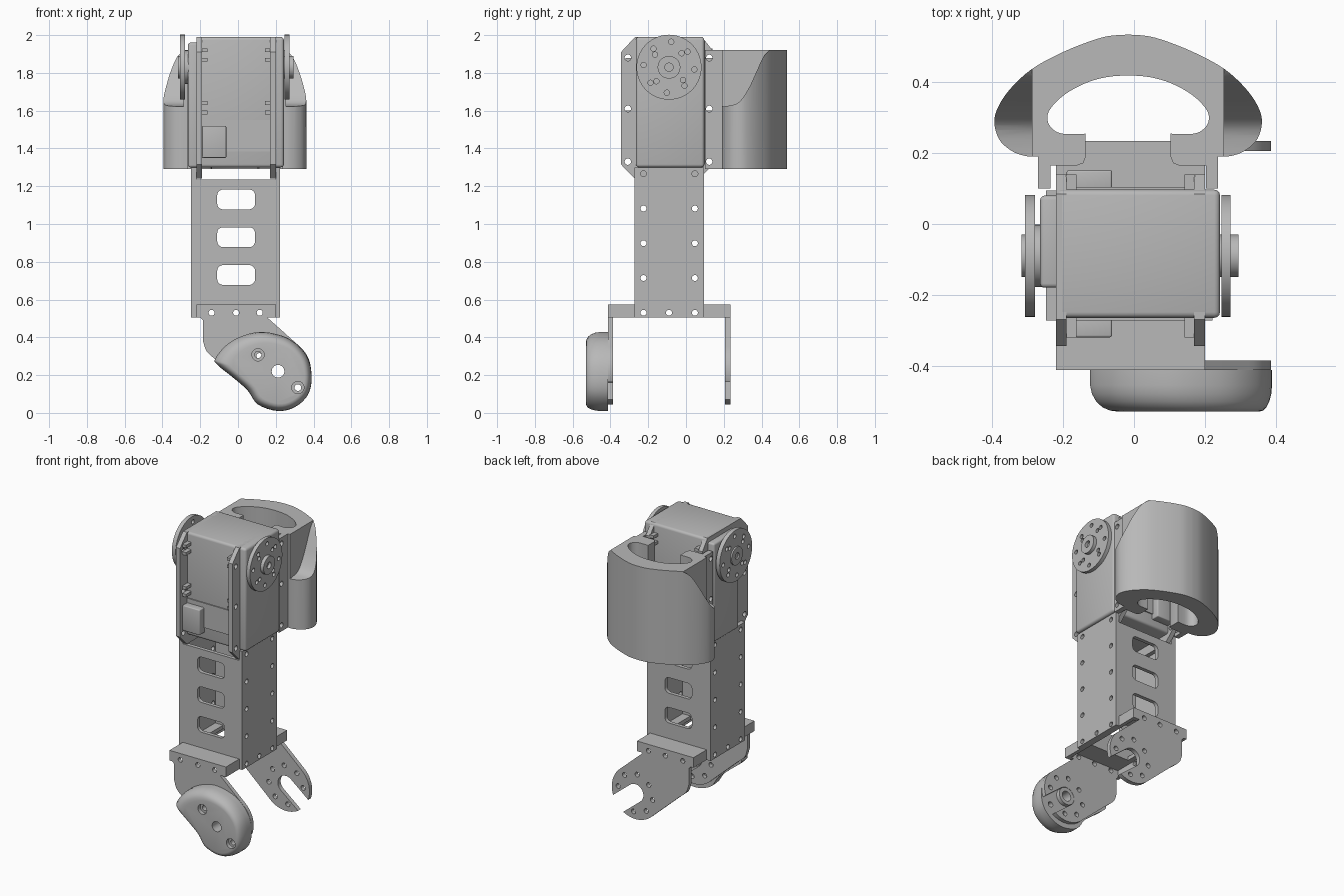
import bpy, bmesh, math
from mathutils import Vector

if "Cube" in bpy.data.objects:
    bpy.data.objects.remove(bpy.data.objects["Cube"])

GREY = (0.48, 0.48, 0.48, 1)
grey = bpy.data.materials.new("plain_grey")
grey.use_nodes = True
grey.diffuse_color = GREY
grey.node_tree.nodes["Principled BSDF"].inputs["Base Color"].default_value = GREY


def place(axis, a, b, t):
    return {"x": (t, a, b), "y": (a, t, b), "z": (a, b, t)}[axis]


def finish(name, bm):
    bmesh.ops.recalc_face_normals(bm, faces=bm.faces)
    me = bpy.data.meshes.new(name)
    bm.to_mesh(me)
    bm.free()
    me.materials.append(grey)
    me.shade_smooth()
    me.set_sharp_from_angle(angle=math.radians(32))
    ob = bpy.data.objects.new(name, me)
    bpy.context.scene.collection.objects.link(ob)
    return ob


def prism(name, axis, pts, lo, hi, bevel=0):
    """Extrude a flat outline along an axis."""
    bm = bmesh.new()
    face = bm.faces.new([bm.verts.new(place(axis, a, b, lo)) for a, b in pts])
    ext = bmesh.ops.extrude_face_region(bm, geom=[face])["geom"]
    move = Vector(place(axis, 0, 0, hi - lo))
    bmesh.ops.translate(bm, vec=move, verts=[v for v in ext if isinstance(v, bmesh.types.BMVert)])
    bmesh.ops.recalc_face_normals(bm, faces=bm.faces)
    if bevel:
        bmesh.ops.bevel(bm, geom=list(bm.edges), offset=bevel, segments=3,
                        profile=0.5, affect="EDGES")
    return finish(name, bm)


def box(name, x, y, z, bevel=0):
    return prism(name, "z", [(x[0], y[0]), (x[1], y[0]), (x[1], y[1]), (x[0], y[1])], *z, bevel)


def arc(ca, cb, r, start, end, n):
    angles = [math.radians(start + (end - start) * i / n) for i in range(n + 1)]
    return [(ca + r * math.cos(t), cb + r * math.sin(t)) for t in angles]


def cyl(name, axis, centre, r, lo, hi, n=40):
    return prism(name, axis, arc(*centre, r, 0, 360, n)[:-1], lo, hi)


def rounded(ca, cb, w, h, r):
    pts = []
    for k, (sa, sb) in enumerate([(1, 1), (-1, 1), (-1, -1), (1, -1)]):
        pts += arc(ca + sa * (w / 2 - r), cb + sb * (h / 2 - r), r, 90 * k, 90 * k + 90, 5)
    return pts


def smooth(pts, n=4, closed=False):
    """Pass a soft curve through a few points."""
    out, m = [], len(pts)
    for i in range(m if closed else m - 1):
        ids = (i - 1, i, i + 1, i + 2)
        p = [Vector(pts[j % m] if closed else pts[max(0, min(m - 1, j))]) for j in ids]
        for k in range(n):
            t = k / n
            v = 0.5 * (2 * p[1] + (p[2] - p[0]) * t + (2 * p[0] - 5 * p[1] + 4 * p[2] - p[3]) * t * t
                       + (3 * p[1] - p[0] - 3 * p[2] + p[3]) * t ** 3)
            out.append((v.x, v.y))
    return out if closed else out + [tuple(pts[-1])]


def cut(ob, *cutters):
    for c in cutters:
        mod = ob.modifiers.new("cut", "BOOLEAN")
        mod.operation, mod.solver, mod.object = "DIFFERENCE", "EXACT", c
    bpy.context.view_layer.update()
    deps = bpy.context.evaluated_depsgraph_get()
    me = bpy.data.meshes.new_from_object(ob.evaluated_get(deps))
    ob.modifiers.clear()
    ob.data = me
    me.shade_smooth()
    me.set_sharp_from_angle(angle=math.radians(32))
    for c in cutters:
        bpy.data.objects.remove(c)


def holes(ob, axis, centres, lo, hi, r=0.014):
    cut(ob, *[cyl("hole_cutter", axis, c, r, lo, hi, 14) for c in centres])


# Motor body with stepped gear cover
box("motor_body", (-0.22, 0.243), (-0.265, 0.097), (1.3, 1.99), 0.016)
box("motor_gear_cover", (-0.265, -0.2), (-0.18, 0.08), (1.3, 1.96), 0.012)

# Motor discs on both sides
HUB = (-0.09, 1.83)
bolts = arc(*HUB, 0.135, -5, 265, 3) + arc(*HUB, 0.128, 40, 310, 3) + arc(*HUB, 0.1, 48, 318, 3)
for side, disc, hub in [("left", (0.247, 0.272), (0.235, 0.295)),
                        ("right", (-0.308, -0.28), (-0.318, -0.25))]:
    d = prism(side + "_disc", "x", arc(*HUB, 0.172, 0, 360, 56)[:-1], *disc)
    holes(d, "x", bolts, -0.4, 0.4)
    h = cyl(side + "_disc_hub", "x", HUB, 0.06, *hub)
    outer = hub[1] if side == "left" else hub[0]
    holes(h, "x", [HUB], outer - 0.02, outer + 0.02, 0.022)
cyl("right_disc_spacer", "x", HUB, 0.088, -0.285, -0.23)

# Mounting flanges with chamfered corners
flange = [(-0.344, 1.315), (-0.27, 1.24), (0.07, 1.24), (0.14, 1.31),
          (0.14, 1.92), (0.085, 1.99), (-0.27, 1.99), (-0.344, 1.91)]
flange_bolts = [(y, z) for y in (-0.308, 0.123) for z in (1.33, 1.61, 1.88)]
for side, x in [("left", (0.17, 0.2)), ("right", (-0.22, -0.19))]:
    f = prism(side + "_flange", "x", flange, *x)
    holes(f, "x", flange_bolts, -0.4, 0.4, 0.017)
    inner = (0.142, 0.172) if side == "left" else (-0.192, -0.162)
    for y in [(-0.32, -0.26), (0.09, 0.14)]:
        for z in (1.58, 1.63, 1.86, 1.91):
            box(side + "_flange_rib", inner, y, (z, z + 0.02))

# Cable sockets and raised covers, front and back
for end, s, y0 in [("front", -1, -0.26), ("back", 1, 0.092)]:
    def span(depth):
        return sorted((y0, y0 + s * depth))
    box(end + "_socket", (-0.19, -0.062), span(0.06), (1.35, 1.52), 0.006)
    box(end + "_cover", (-0.19, 0.17), span(0.012), (1.385, 1.55))

# Curved guard behind the motor
MID = -0.0165
outer = smooth([(0, .535), (.06, .53), (.125, .51), (.2, .478), (.273, .437), (.33, .385),
                (.365, .335), (.378, .29), (.365, .24), (.33, .207), (.29, .192), (.254, .19)])
inner = smooth([(.12, .255), (.185, .255), (.215, .27), (.228, .295), (.22, .325),
                (.18, .365), (.12, .398), (.06, .415), (0, .42)])
half = outer + [(.254, .1), (.22, .1), (.22, .165), (.145, .165), (.127, .172), (.12, .19)] + inner
outline = [(MID + u, v) for u, v in half] + [(MID - u, v) for u, v in half[-2:0:-1]]
guard = prism("rear_guard", "z", outline, 1.29, 1.92)
scoop = smooth([(.15, 1.62), (.22, 1.625), (.28, 1.645), (.33, 1.715), (.37, 1.8),
                (.41, 1.885), (.445, 1.921)]) + [(.445, 2.1), (.15, 2.1)]
cut(guard, prism("scoop_cutter", "x", scoop, MID + 0.27, 0.6),
    prism("scoop_cutter", "x", scoop, -0.6, MID - 0.272))
holes(guard, "x", flange_bolts[3:], -0.5, 0.5, 0.017)

# Hollow link: side walls with bolt rows, front and back walls with windows
link_bolts = [(y, 0.53 + 0.184 * i) for y in (-0.225, 0.047) for i in range(5)] + [(-0.09, 0.53)]
for side, x in [("left", (0.198, 0.222)), ("right", (-0.249, -0.218))]:
    w = box("link_wall_" + side, x, (-0.272, 0.095), (0.505, 1.3))
    holes(w, "x", link_bolts, -0.4, 0.4, 0.016)
for end, y in [("front", (-0.272, -0.247)), ("back", (0.07, 0.095))]:
    w = box("link_wall_" + end, (-0.219, 0.199), y, (0.55, 1.235))
    cut(w, *[prism("window_cutter", "y", rounded(-0.01, z, 0.2, 0.105, 0.03), -0.5, 0.5)
             for z in (0.73, 0.93, 1.13)])

# Lower bracket: open frame with side rails
frame = box("bracket_plate", (-0.22, 0.2), (-0.412, 0.234), (0.548, 0.573))
cut(frame, box("opening_cutter", (-0.16, 0.14), (-0.247, 0.07), (0.4, 0.7)))
for side, x in [("left", (0.175, 0.2)), ("right", (-0.22, -0.195))]:
    r = box("bracket_rail_" + side, x, (-0.412, 0.234), (0.505, 0.573))
    holes(r, "x", link_bolts, -0.4, 0.4, 0.016)

# Forked ankle plates hanging from the bracket
ANKLE, TILT = (0.212, 0.22), -39
plate = ([(-0.22, 0.573), (0.2, 0.573), (0.2, 0.505), (0.155, 0.505)]
         + arc(*ANKLE, 0.175, TILT + 90, TILT - 90, 24)
         + smooth([(-0.115, 0.28), (-0.165, 0.325), (-0.185, 0.38)])
         + [(-0.185, 0.49), (-0.2, 0.505), (-0.22, 0.505)])
away = Vector((math.cos(math.radians(TILT)), math.sin(math.radians(TILT)))) * 0.3
slot = arc(*ANKLE, 0.06, TILT + 90, TILT + 270, 16)
slot += [(slot[-1][0] + away.x, slot[-1][1] + away.y), (slot[0][0] + away.x, slot[0][1] + away.y)]
ring = arc(*ANKLE, 0.128, TILT + 45, TILT + 315, 6)
for end, y in [("front", (-0.413, -0.386)), ("back", (0.206, 0.235))]:
    p = prism(end + "_ankle_plate", "y", plate, *y)
    cut(p, prism("slot_cutter", "y", slot, -0.6, 0.6))
    holes(p, "y", ring + [(x, 0.53) for x in (-0.14, -0.01, 0.115)], -0.6, 0.6, 0.016)

# Rounded foot pad
pad = smooth([(-.12, .288), (-.06, .36), (.03, .41), (.14, .428), (.275, .39), (.365, .3),
              (.39, .19), (.37, .095), (.3, .03), (.21, .01), (.105, .045), (.05, .12),
              (-.03, .19), (-.11, .255)], closed=True)
bm = bmesh.new()
rings = []
for y, s in [(-.412, 1), (-.455, 1), (-.48, .985), (-.502, .95), (-.518, .9), (-.527, .84), (-.53, .77)]:
    rings.append([bm.verts.new((0.23 + (a - 0.23) * s, y, 0.18 + (b - 0.18) * s)) for a, b in pad])
for low, high in zip(rings, rings[1:]):
    for i in range(len(pad)):
        j = (i + 1) % len(pad)
        bm.faces.new((low[i], low[j], high[j], high[i]))
bm.faces.new(rings[0])
bm.faces.new(rings[-1])
foot = finish("foot_pad", bm)
ends = [(0.106, 0.308), (0.317, 0.134)]
holes(foot, "y", ends, -0.6, -0.505, 0.033)
holes(foot, "y", ends, -0.6, -0.3, 0.018)
holes(foot, "y", [ANKLE], -0.6, -0.3, 0.034)
boss = cyl("foot_hub", "y", ANKLE, 0.058, -0.415, -0.386)
holes(boss, "y", [ANKLE], -0.6, -0.3, 0.034)
